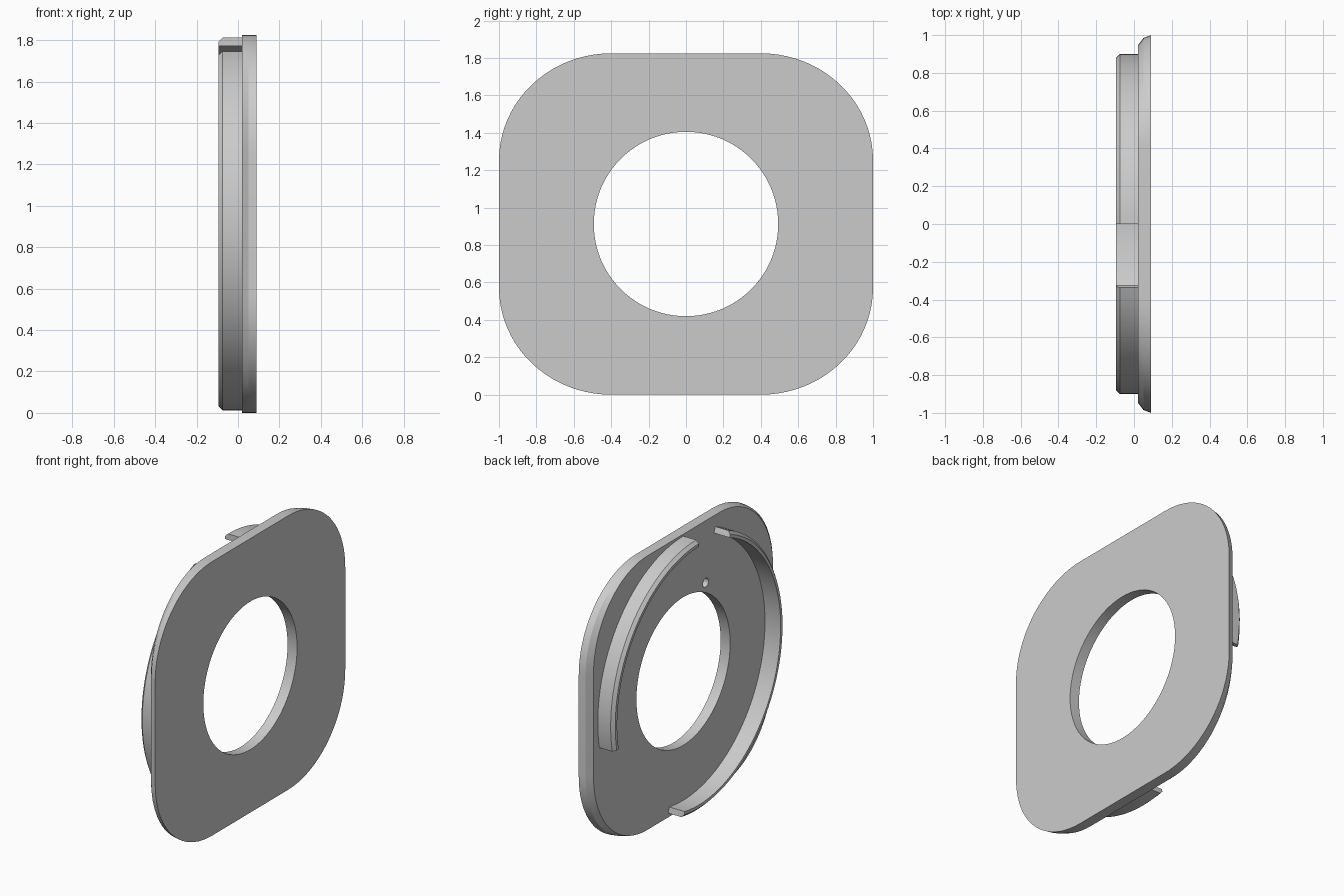
import bpy, bmesh
from math import sin, cos, pi, radians

if "Cube" in bpy.data.objects:
    bpy.data.objects.remove(bpy.data.objects["Cube"])

CZ = 0.9125  # centre height of the plate


def finish(bm, name):
    bmesh.ops.recalc_face_normals(bm, faces=bm.faces)
    mesh = bpy.data.meshes.new(name)
    bm.to_mesh(mesh)
    bm.free()
    ob = bpy.data.objects.new(name, mesh)
    bpy.context.collection.objects.link(ob)
    bpy.context.view_layer.objects.active = ob
    for o in bpy.context.selected_objects:
        o.select_set(False)
    ob.select_set(True)
    return ob


def loft(name, rings, closed_profile=False, closed_ring=True):
    """Skin a list of equal-length point rings; cap open ends."""
    bm = bmesh.new()
    vs = [[bm.verts.new(p) for p in r] for r in rings]
    n = len(vs[0])
    pairs = list(zip(vs, vs[1:]))
    if closed_profile:
        pairs.append((vs[-1], vs[0]))
    for a, b in pairs:
        for i in range(n if closed_ring else n - 1):
            j = (i + 1) % n
            bm.faces.new((a[i], a[j], b[j], b[i]))
    if not closed_profile:
        bm.faces.new(vs[0])
        bm.faces.new(vs[-1])
    return finish(bm, name)


def outline(x, half_w):
    """Rounded square with large soft corners, squeezed in width only."""
    pts = []
    for q, (sy, sz) in enumerate([(1, 1), (-1, 1), (-1, -1), (1, -1)]):
        for k in range(21):
            a = q * pi / 2 + k / 20 * pi / 2
            y = sy * 0.40 + 0.60 * cos(a)
            z = sz * 0.34 + 0.5725 * sin(a)
            pts.append((x, y * half_w, CZ + z))
    return pts


def circle(x, y, z, r, n):
    return [(x, y + r * cos(2 * pi * i / n), z + r * sin(2 * pi * i / n)) for i in range(n)]


def cut(target, cutter):
    mod = target.modifiers.new("cut", 'BOOLEAN')
    mod.operation = 'DIFFERENCE'
    mod.solver = 'EXACT'
    mod.object = cutter
    bpy.context.view_layer.objects.active = target
    bpy.ops.object.modifier_apply(modifier=mod.name)
    bpy.data.objects.remove(cutter)


def smooth(ob):
    for o in bpy.context.selected_objects:
        o.select_set(False)
    ob.select_set(True)
    bpy.context.view_layer.objects.active = ob
    bpy.ops.object.shade_smooth_by_angle(angle=radians(20))


# Plate with side edges rounded toward the back
plate = loft("plate", [outline(0.02, 0.945), outline(0.05, 0.985), outline(0.09, 1.0)])

# Central opening and small blind locating hole
cut(plate, loft("opening_cutter", [circle(-0.2, 0, CZ, 0.493, 96), circle(0.3, 0, CZ, 0.493, 96)]))
cut(plate, loft("pin_hole_cutter", [circle(-0.1, -0.235, CZ + 0.5, 0.03, 16),
                                    circle(0.055, -0.235, CZ + 0.5, 0.03, 16)]))
smooth(plate)

# Curved flanges with a chamfered outer lip: (radius, x) section swept in an arc
SECTION = [(0.86, 0.025), (0.90, 0.025), (0.90, -0.075), (0.88, -0.095), (0.86, -0.095)]


def flange(name, start, end):
    steps = int((end - start) / 3)
    rings = []
    for k in range(steps + 1):
        a = radians(start + (end - start) * k / steps)
        rings.append([(x, r * cos(a), CZ + r * sin(a)) for r, x in SECTION])
    smooth(loft(name, rings))


flange("short_flange", -11, 90)
flange("long_flange", 112, 280)
